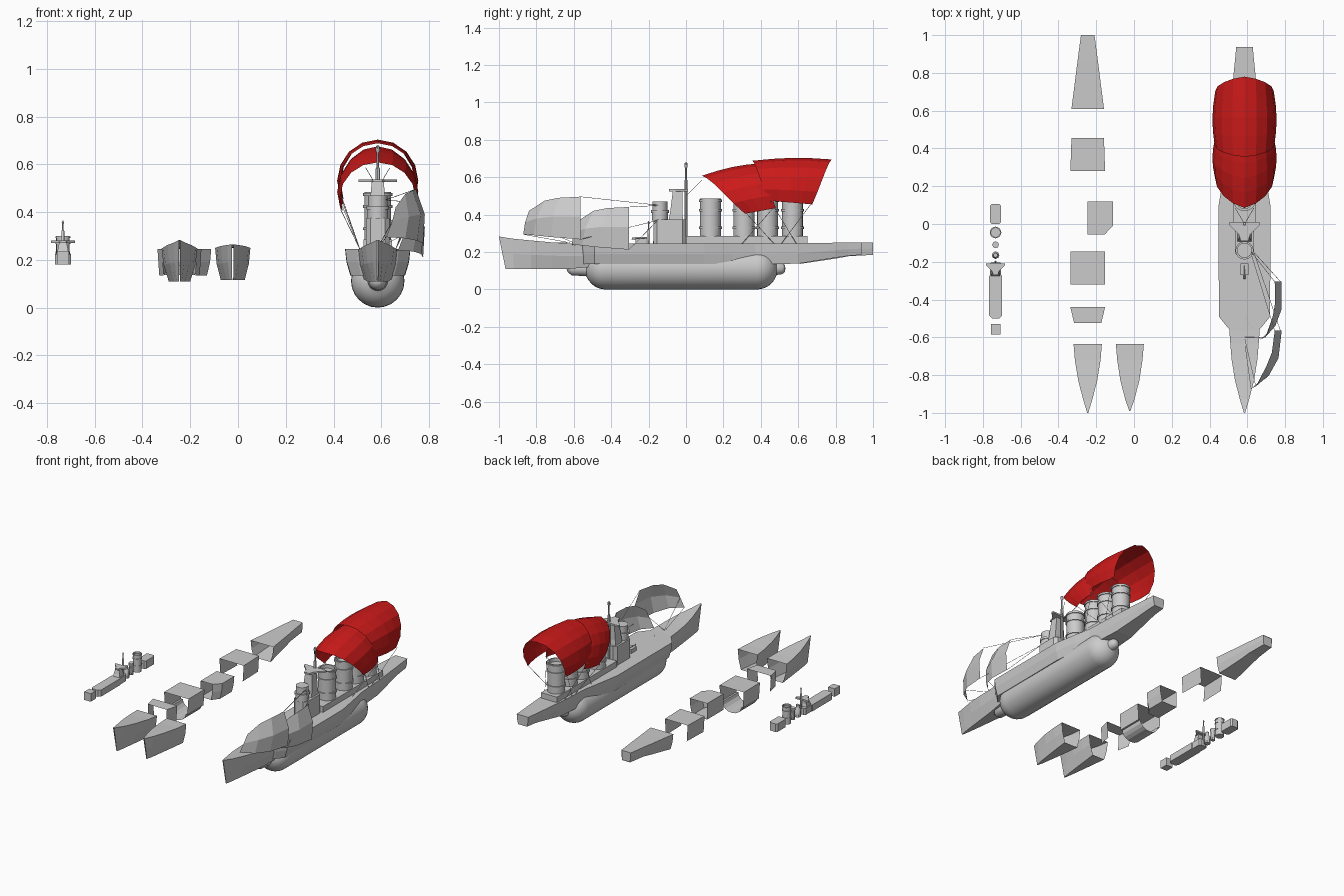
import bpy, bmesh, math
from mathutils import Vector

if "Cube" in bpy.data.objects:
    bpy.data.objects.remove(bpy.data.objects["Cube"])

CX = 0.585   # centre line of the complete ship
MX = -0.245  # centre line of the loose hull pieces
SX = -0.733  # centre line of the loose superstructure

red = bpy.data.materials.new("red_canvas")
red.diffuse_color = (0.6, 0.01, 0.01, 1)
red.use_nodes = True
red.node_tree.nodes["Principled BSDF"].inputs["Base Color"].default_value = red.diffuse_color


def mesh(name, verts, faces, mat=None, smooth=False):
    bm = bmesh.new()
    vs = [bm.verts.new(v) for v in verts]
    for f in faces:
        bm.faces.new([vs[i] for i in f])
    bmesh.ops.remove_doubles(bm, verts=bm.verts, dist=0.0002)
    bmesh.ops.recalc_face_normals(bm, faces=bm.faces)
    me = bpy.data.meshes.new(name)
    bm.to_mesh(me)
    bm.free()
    ob = bpy.data.objects.new(name, me)
    bpy.context.collection.objects.link(ob)
    if mat:
        me.materials.append(mat)
    if smooth:
        bpy.ops.object.select_all(action='DESELECT')
        ob.select_set(True)
        bpy.context.view_layer.objects.active = ob
        bpy.ops.object.shade_smooth_by_angle(angle=math.radians(40))
    return ob


def loft(name, rows, closed=True, caps=True, **kw):
    n = len(rows[0])
    verts = [p for r in rows for p in r]
    faces = [(i * n + j, i * n + (j + 1) % n, (i + 1) * n + (j + 1) % n, (i + 1) * n + j)
             for i in range(len(rows) - 1) for j in range(n if closed else n - 1)]
    if caps:
        faces += [tuple(range(n)), tuple(range((len(rows) - 1) * n, len(rows) * n))]
    return mesh(name, verts, faces, **kw)


def prism(name, pts, z0, z1, top=1.0):
    return loft(name, [[(x, y, z0) for x, y in pts], [(x, y, z1) for x, y in pts]])


def box(name, x, hw, y0, y1, z0, z1, cut=0.0):
    c = cut
    pts = [(x - hw, y0 + c), (x - hw + c, y0), (x + hw - c, y0), (x + hw, y0 + c),
           (x + hw, y1 - c), (x + hw - c, y1), (x - hw + c, y1), (x - hw, y1 - c)]
    if not c:
        pts = pts[::2]
        pts = [(x - hw, y0), (x + hw, y0), (x + hw, y1), (x - hw, y1)]
    return prism(name, pts, z0, z1)


def turned(name, x, y, prof, n=16):
    # prof: (radius, z) around a vertical axis
    return loft(name, [[(x + r * math.cos(2 * math.pi * k / n), y + r * math.sin(2 * math.pi * k / n), z)
                        for k in range(n)] for r, z in prof], smooth=True)


def rope(name, a, b, r=0.0015):
    a, b = Vector(a), Vector(b)
    d = (b - a).normalized()
    u = d.orthogonal().normalized()
    v = d.cross(u)
    off = [u * r * math.cos(k * 2.0944) + v * r * math.sin(k * 2.0944) for k in range(3)]
    return loft(name, [[a + o for o in off], [b + o for o in off]])


def hull(name, x, secs, caps=True, sides=(-1, 1)):
    # section: y at deck, y at keel, half width at deck, half width at keel, deck z, keel z
    rows = []
    for yt, yb, ht, hb, zt, zb in secs:
        half = [(ht, yt, zt), (ht * 0.6 + hb * 0.4 + 0.12 * (ht - hb), yt * 0.5 + yb * 0.5, zt * 0.5 + zb * 0.5),
                (hb, yb, zb)]
        l = -1 if -1 in sides else 0
        rows.append([(x + p[0], p[1], p[2]) for p in half] + [(x + l * p[0], p[1], p[2]) for p in half[::-1]])
    return loft(name, rows, caps=caps)


# complete ship: bow, broad main hull and tapering stern
bow = [(-1, -.965, .003, .002, .283, .11), (-.93, -.92, .024, .01, .272, .11),
       (-.83, -.83, .05, .022, .262, .11), (-.72, -.72, .068, .035, .252, .11),
       (-.635, -.635, .075, .045, .247, .11)]
hull("bow", CX, bow + [(-.5, -.5, .085, .06, .243, .12)])
hull("main_hull", CX, [(-.61, -.59, .004, .003, .245, .135), (-.55, -.54, .088, .07, .245, .135),
                       (-.49, -.49, .136, .112, .245, .135), (.1, .1, .137, .115, .245, .135),
                       (.25, .25, .112, .098, .245, .135), (.37, .37, .088, .076, .245, .135),
                       (.6, .6, .075, .06, .247, .138), (.8, .8, .057, .04, .25, .17),
                       (.87, .87, .05, .036, .251, .18), (.937, .937, .044, .034, .252, .185)])

# gas bag slung under the hull, with nose and tail knobs
prof = [(-.64, 0), (-.632, .02), (-.61, .037), (-.545, .04)]
prof += [(-.43 - .11 * math.cos(a), .112 * math.sin(a)) for a in [math.radians(22 + 68 * i / 6) for i in range(7)]]
prof += [(.38 + .11 * math.sin(a), .112 * math.cos(a)) for a in [math.radians(72 * i / 6) for i in range(7)]]
prof += [(.515, .03), (.528, .018), (.532, 0)]
loft("gas_bag", [[(CX + r * math.cos(k * math.pi / 12), y, .112 + r * math.sin(k * math.pi / 12))
                  for k in range(24)] for y, r in prof], caps=False, smooth=True)


# superstructure and funnels
def funnel(name, x, y, r, z0, z1):
    h = z1 - z0
    prof = [(r, z0)]
    for f in (.33, .72, .93):
        z = z0 + f * h
        prof += [(r, z), (r * 1.1, z), (r * 1.1, z + .05 * h), (r, z + .05 * h)]
    prof += [(r, z1), (r * .85, z1), (r * .85, z1 - .1 * h)]
    turned(name, x, y, prof)


for i, y in enumerate((.13, .31, .435, .57)):
    funnel(f"funnel_{i}", CX, y, .056, .245, .485)
box("deckhouse", CX, .06, 0, .65, .24, .285)
box("bridge_base", CX, .05, -.175, .0, .24, .375, .02)
turned("conning_tower", CX, -.14, [(.043, .37), (.043, .41), (.048, .41), (.048, .425), (.04, .425), (.04, .47)])


def tower(x, y, z0, z1, s):
    def ring(hw, a, b, z):
        return [(x - hw, y + a, z), (x + hw, y + a, z), (x + hw, y + b, z), (x - hw, y + b, z)]
    loft("bridge_tower", [ring(.04 * s, -.1 * s, -.01 * s, z0), ring(.035 * s, -.085 * s, -.02 * s, z0 + .4 * (z1 - z0)),
                          ring(.025 * s, -.07 * s, -.02 * s, z1)])
    prism("lookout_platform", [(x + s * a, y + s * b) for a, b in
                               ((-.08, .01), (-.08, -.005), (-.03, -.055), (-.02, -.09), (.02, -.09),
                                (.03, -.055), (.08, -.005), (.08, .01))], z1 - .005, z1 + .006)


tower(CX, 0, .33, .53, 1)
turned("mast", CX, 0, [(.009, .28), (.009, .58), (.005, .59), (.005, .65), (.009, .655), (.008, .675), (.001, .68)], 8)
box("deck_gun", CX, .022, -.27, -.21, .245, .272)
rope("gun_barrel", (CX, -.22, .268), (CX, -.29, .272), .006)


# red canopies: faceted arches whose edges sweep from crown to hem
def canopy(name, tf, tr, lf, lr, hw, n=10, m=4):
    rows = []
    for i in range(m + 1):
        u = i / m
        row = []
        for k in range(n + 1):
            s = 2 * k / n - 1
            a = s * math.radians(112)
            e = abs(s) ** 1.4
            drop = (1 - math.cos(a)) / (1 - math.cos(math.radians(112)))
            yt, zt = tf[0] + (tr[0] - tf[0]) * u, tf[1] + (tr[1] - tf[1]) * u + .012 * math.sin(math.pi * u)
            yl, zl = lf[0] + (lr[0] - lf[0]) * u, lf[1] + (lr[1] - lf[1]) * u
            w = hw * (.87 + .13 * math.sin(math.pi * (.15 + .75 * u)))
            row.append((CX + w * math.sin(a), yt + (yl - yt) * e, zt + (zl - zt) * drop))
        rows.append(row)
    loft(name, rows, closed=False, caps=False, mat=red)


canopy("rear_canopy", (.355, .688), (.78, .695), (.44, .475), (.675, .455), .17)
canopy("front_canopy", (.085, .608), (.4, .675), (.315, .405), (.48, .435), .17)
for s in (-1, 1):
    for y, z, d in ((.32, .41, .15), (.47, .44, -.17), (.45, .475, .14), (.67, .46, -.16)):
        rope("canopy_stay", (CX + s * .155, y, z), (CX + s * .075, y + d, .245))
    rope("canopy_stay", (CX + s * .05, .085, .585), (CX, 0, .5))


# grey side sails swung out over the right side, with rigging
def side_sail(name, dx, dy, dz):
    low = [(.62, -.87, .295), (.70, -.815, .29), (.75, -.72, .28), (.775, -.565, .268)]
    mid = [(.645, -.86, .36), (.715, -.80, .38), (.765, -.71, .39), (.782, -.565, .39)]
    top = [(.66, -.84, .42), (.70, -.755, .475), (.73, -.68, .49), (.745, -.565, .496)]
    q = lambda p, k=1: (p[0] + dx * k, p[1] + dy, p[2] + dz)
    loft(name, [[q(p, 1 - j / 3) for j, p in enumerate(r)] for r in (low, mid, top)], closed=False, caps=False)
    rope("sail_rope", q(top[3], 0), (CX + .03, -.14, .45))
    rope("sail_rope", q(low[3], 0), (CX + .05, -.15, .37))
    rope("sail_rope", q(low[0]), (CX, -.62 + dy * .5, .25))
    rope("sail_rope", q(mid[0]), (CX, -.6, .25))


side_sail("fore_sail", 0, 0, 0)
side_sail("aft_sail", .05, .26, -.055)

# loose hull pieces: open shells laid out in a row
hull("loose_bow", MX, bow, caps=False)
flat = [(-.99, -.96, .003, .002, .265, .115), (-.93, -.92, .024, .012, .262, .115),
        (-.83, -.83, .05, .025, .258, .115), (-.72, -.72, .067, .04, .252, .115), (-.635, -.635, .074, .05, .25, .115)]
hull("loose_plain_bow", -.022, flat, caps=False)
hull("loose_stern", MX, [(.61, .61, .086, .065, .245, .137), (.8, .8, .062, .045, .248, .165),
                         (.87, .87, .053, .04, .25, .178), (1, 1, .036, .03, .252, .185)], caps=False)
box("loose_transom", MX, .033, .994, .998, .186, .251)


def shell(name, y0, y1, h0, h1, belly):
    # deck, sides and a rounded belly
    rows = []
    for y, h in ((y0, h0), (y1, h1)):
        r = [(MX - h * .92, y, .135), (MX - h, y, .245), (MX + h, y, .245), (MX + h * .92, y, .135)]
        if belly:
            r += [(MX + .072 * math.cos(a), y, .135 - .055 * math.sin(a))
                  for a in [math.pi * k / 8 for k in range(9)]]
        rows.append(r)
    loft(name, rows, closed=belly, caps=False)


shell("loose_section_a", .28, .455, .092, .086, False)
shell("loose_section_b", -.32, -.145, .092, .092, True)
shell("loose_section_c", -.525, -.44, .072, .092, False)
hull("loose_half_section", MX, [(-.055, -.055, .09, .08, .245, .135), (-.01, -.01, .133, .115, .245, .135),
                                (.12, .12, .133, .115, .245, .135)], caps=False, sides=(1,))

# loose superstructure pieces on the left
box("loose_block", SX, .025, -.585, -.53, .18, .235)
box("loose_long_house", SX, .034, -.5, -.26, .18, .225, .015)
box("loose_bridge_base", SX, .03, -.28, -.2, .18, .225, .01)
tower(SX, -.215, .22, .275, .62)
turned("loose_mast", SX, -.2, [(.006, .22), (.006, .32), (.003, .325), (.003, .35), (.005, .355), (.001, .365)], 8)
turned("loose_turret", SX, -.165, [(.02, .18), (.02, .23), (.012, .24), (.012, .26)], 8)
turned("loose_vent", SX, -.11, [(.014, .18), (.014, .24), (.018, .245), (.018, .26)], 8)
funnel("loose_funnel", SX, -.045, .028, .18, .3)
box("loose_rear_house", SX, .03, 0, .105, .18, .235, .01)
